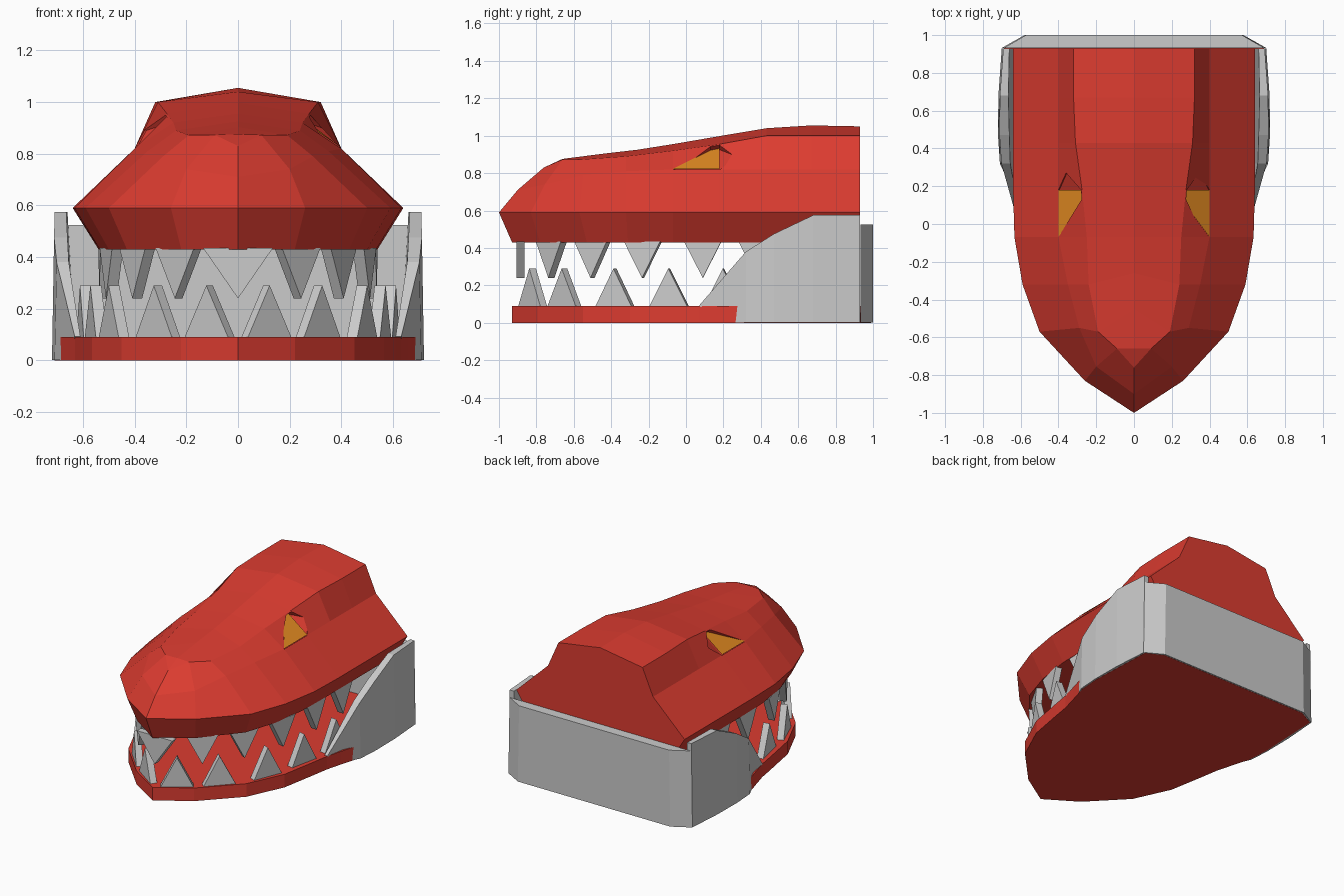
import bpy, bmesh
from mathutils import Vector
from math import sin, cos, radians

if "Cube" in bpy.data.objects:
    bpy.data.objects.remove(bpy.data.objects["Cube"])


def material(name, color):
    m = bpy.data.materials.new(name)
    m.diffuse_color = (*color, 1)
    m.use_nodes = True
    m.node_tree.nodes["Principled BSDF"].inputs["Base Color"].default_value = m.diffuse_color
    return m


RED = material("red", (0.72, 0.045, 0.03))
ORANGE = material("orange", (0.75, 0.25, 0.015))


def finish(name, bm, mat=None):
    bmesh.ops.remove_doubles(bm, verts=bm.verts, dist=0.0005)
    bmesh.ops.recalc_face_normals(bm, faces=bm.faces)
    me = bpy.data.meshes.new(name)
    bm.to_mesh(me)
    bm.free()
    ob = bpy.data.objects.new(name, me)
    bpy.context.collection.objects.link(ob)
    if mat:
        me.materials.append(mat)
    return ob


def loft(bm, sections, cap_end=True):
    rows = [[bm.verts.new(p) for p in s] for s in sections]
    n = len(rows[0])
    for a, b in zip(rows, rows[1:]):
        for i in range(n):
            j = (i + 1) % n
            bm.faces.new((a[i], a[j], b[j], b[i]))
    bm.faces.new(rows[0])
    if cap_end:
        bm.faces.new(rows[-1])


def mirrored(p):
    return (-p[0], p[1], p[2])


# Upper head: long lines from the back to the nose, lofted as closed sections
bottom = [(.54, .93), (.54, .67), (.54, .43), (.54, .18), (.535, -.07),
          (.50, -.31), (.43, -.53), (.22, -.78), (0, -.93)]
rim = [(.64, .93), (.64, .67), (.64, .43), (.64, .18), (.633, -.07),
       (.59, -.32), (.50, -.57), (.26, -.83), (0, -1)]
brow = [(.40, .93, .82), (.40, .67, .82), (.40, .43, .82), (.40, .18, .82), (.40, -.07, .82),
        (.35, -.32, .81), (.29, -.55, .79), (.20, -.755, .74), (0, -.9, .71)]
edge = [(.32, .93, 1.0), (.32, .67, 1.0), (.31, .43, 1.0), (.275, .18, .955), (.25, -.07, .92),
        (.24, -.32, .89), (.19, -.57, .872), (.09, -.66, .873), (0, -.76, .83)]
centre = [(.93, 1.05), (.67, 1.055), (.43, 1.04), (.18, .998), (-.07, .955),
          (-.26, .925), (-.45, .903), (-.66, .876), (-.66, .876)]
sections = []
for b, r, w, e, c in zip(bottom, rim, brow, edge, centre):
    half = [(*b, .43), (*r, .59), w, e]
    sections.append(half + [(0, *c)] + [mirrored(p) for p in reversed(half)])
bm = bmesh.new()
loft(bm, sections, cap_end=False)
# the nose end closes on the centre line
bmesh.ops.remove_doubles(bm, verts=bm.verts, dist=0.0005)
head = finish("upper_head", bm, RED)

# Eye sockets cut into the slope under the brow, with an eye face on each floor
floor = [(.395, -.07, .815), (.395, .18, .815), (.25, .18, .925), (.245, .13, .915)]
outline = [(.40, -.07, .82), (.40, .18, .82), (.355, .27, .89), (.275, .18, .955), (.27, .13, .95)]
eyes = bmesh.new()
for s, side in ((1, "right"), (-1, "left")):
    bm = bmesh.new()
    for p in floor:
        bm.verts.new((s * p[0], p[1], p[2]))
    for p in outline:
        bm.verts.new((s * (p[0] + .08), p[1], p[2] + .055))
        if p[1] > .2:
            bm.verts.new((s * p[0], p[1], p[2]))
    bmesh.ops.convex_hull(bm, input=bm.verts)
    cutter = finish(side + "_socket_cutter", bm, RED)
    cutter.hide_render = True
    cutter.hide_viewport = True
    mod = head.modifiers.new(side + "_socket", 'BOOLEAN')
    mod.operation = 'DIFFERENCE'
    mod.solver = 'EXACT'
    mod.object = cutter
    eyes.faces.new([eyes.verts.new((s * (x + .006), y, z + .008)) for x, y, z in floor])
bmesh.ops.recalc_face_normals(eyes, faces=eyes.faces)
for f in eyes.faces:
    if f.normal.z < 0:
        f.normal_flip()
me = bpy.data.meshes.new("eyes")
eyes.to_mesh(me)
eyes.free()
me.materials.append(ORANGE)
bpy.context.collection.objects.link(bpy.data.objects.new("eyes", me))

# Lower jaw plate
half = [(.22, -.79), (.45, -.55), (.565, -.30), (.61, -.05), (.63, .07), (.66, .18),
        (.70, .32), (.71, .47), (.69, .93), (.575, .99)]
ring = [(0, -.93)] + half + [(-x, y) for x, y in reversed(half)]
bm = bmesh.new()
loft(bm, [[(x, y, z) for x, y in ring] for z in (0, .09)])
finish("lower_jaw", bm, RED)

# Cheek guards: y at top, y at bottom, top height, bottom height, outer x, inner x
cheek = [(.07, .17, .092, .001, .64, .61), (.32, .32, .38, .001, .71, .655),
         (.47, .47, .475, .001, .72, .66), (.68, .68, .575, .001, .718, .665),
         (.93, .93, .575, .001, .70, .66)]
bm = bmesh.new()
for s in (1, -1):
    loft(bm, [[(s * xo, yb, zb), (s * (xo - .008), yt, zt), (s * xi, yt, zt), (s * (xi - .03), yb, zb)]
              for yt, yb, zt, zb, xo, xi in cheek])
finish("cheek_guards", bm)

# Back plate with chamfered corners
plan = [(.70, .932), (.58, 1.0), (-.58, 1.0), (-.70, .932)]
bm = bmesh.new()
loft(bm, [[(x * (1 if z < .1 else .985), y, z) for x, y in plan] for z in (.001, .525)])
finish("back_plate", bm)


# Teeth: thin triangular wedges turned to follow the jaw line
def teeth(name, places, base, tip, width):
    bm = bmesh.new()
    for x, y, deg in places:
        for s in ((1, -1) if x else (1,)):
            a = radians(deg)
            along, across = Vector((cos(a), sin(a), 0)), Vector((-sin(a), cos(a), 0))
            tri = [(-width / 2, base), (width / 2, base), (0, tip)]
            rows = []
            for t in (-.022, .022):
                pts = [Vector((x, y, 0)) + along * u + across * t + Vector((0, 0, z)) for u, z in tri]
                rows.append([(s * p.x, p.y, p.z) for p in pts])
            loft(bm, rows)
    finish(name, bm)


teeth("upper_teeth", [(.23, -.72, 42), (.39, -.50, 60), (.49, -.23, 76), (.515, .09, 88), (.515, .38, 90)],
      .435, .24, .20)
teeth("upper_front_tooth", [(0, -.885, 0)], .435, .24, .27)
teeth("lower_teeth", [(.11, -.82, 35), (.31, -.65, 47), (.48, -.38, 68), (.55, -.09, 78), (.59, .20, 82)],
      .085, .29, .21)
